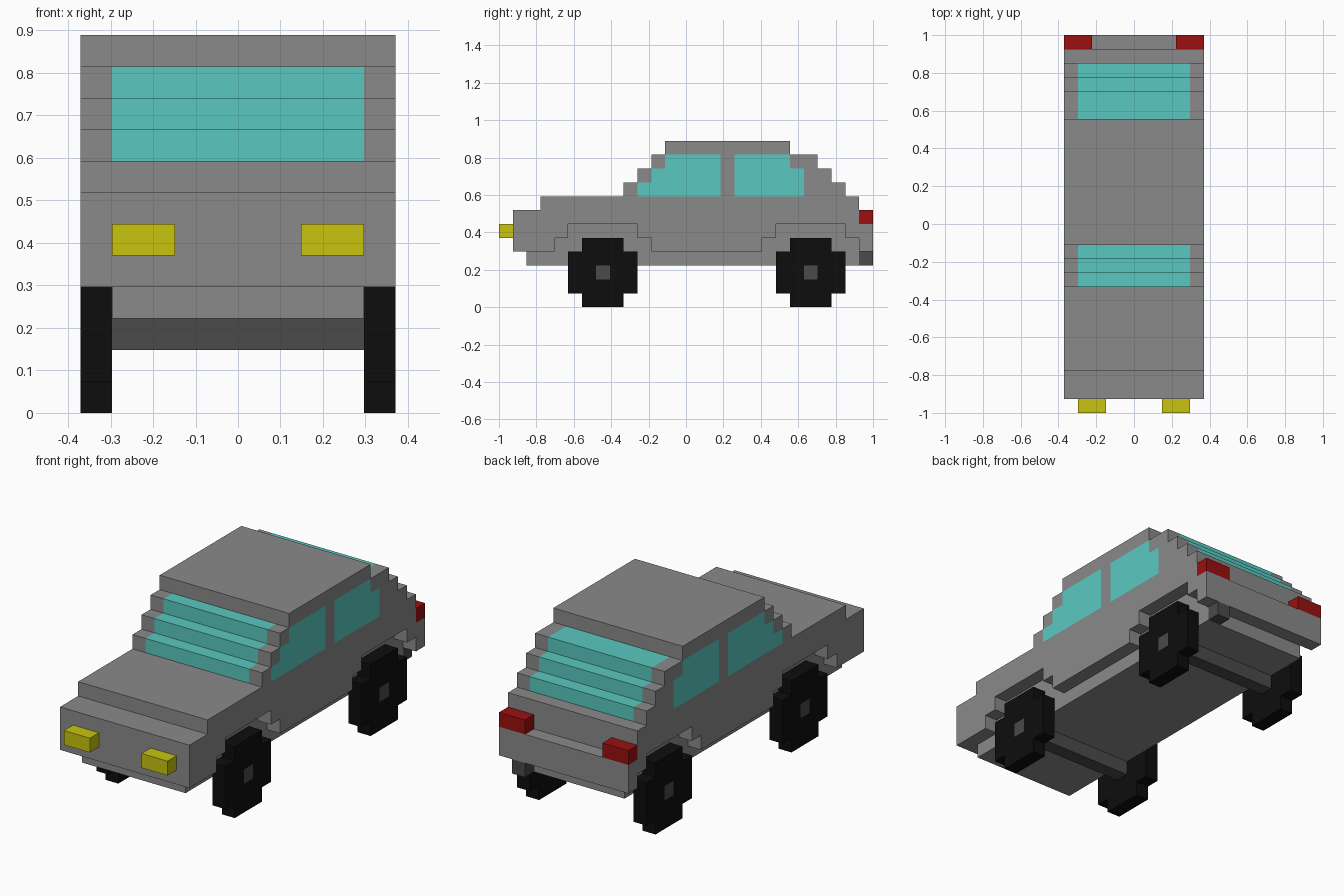
import bpy, bmesh, math
from mathutils import Vector

if "Cube" in bpy.data.objects:
    bpy.data.objects.remove(bpy.data.objects["Cube"])

U = 2 / 27          # block size: the car is 27 blocks long
cells = {}          # (x, y, z) -> (part, colour)

COLOURS = {
    "grey_paint": (0.254, 0.254, 0.254),
    "teal_glass": (0.102, 0.584, 0.527),
    "black_rubber": (0.004, 0.004, 0.004),
    "dark_metal": (0.069, 0.069, 0.069),
    "yellow_lamp": (0.584, 0.552, 0.005),
    "red_lamp": (0.328, 0.005, 0.005),
}


def fill(part, colour, xs, ys, zs):
    """Fill a box of blocks; part None carves it away."""
    for x in range(*xs):
        for y in range(*ys):
            for z in range(*zs):
                if part is None:
                    cells.pop((x, y, z), None)
                else:
                    cells[x, y, z] = (part, colour)


def fill_both(part, colour, xs, ys, zs):
    """Fill a box and its mirror image across x = 0."""
    fill(part, colour, xs, ys, zs)
    fill(part, colour, (-xs[1], -xs[0]), ys, zs)


# Body: side profile as (y start, y end) for every layer from z = 4 upwards
profile = [(1, 27), (1, 27), (1, 26), (3, 26), (9, 25), (10, 24), (11, 23), (12, 21)]
for i, ys in enumerate(profile):
    fill("body", "grey_paint", (-5, 5), ys, (4 + i, 5 + i))

# Floor pan, narrower than the body
fill("body", "grey_paint", (-4, 4), (2, 26), (3, 4))

# Windscreen and rear window follow the stepped profile
for z in (8, 9, 10):
    a, b = profile[z - 4]
    a2, b2 = profile[z - 3]
    fill("body", "teal_glass", (-4, 4), (a, a2), (z, z + 1))
    fill("body", "teal_glass", (-4, 4), (b2, b), (z, z + 1))

# Side windows, split by a pillar
for z, front, back in ((8, 10, 22), (9, 11, 22), (10, 12, 21)):
    fill_both("body", "teal_glass", (4, 5), (front, 16), (z, z + 1))
    fill_both("body", "teal_glass", (4, 5), (17, back), (z, z + 1))

# Wheel arches, wheels and axles
for name, y in (("front", 5), ("rear", 20)):
    fill_both(None, None, (4, 5), (y - 1, y + 6), (4, 5))
    fill_both(None, None, (4, 5), (y, y + 5), (5, 6))
    for side, xs in (("right", (4, 5)), ("left", (-5, -4))):
        wheel = name + "_" + side + "_wheel"
        fill(wheel, "black_rubber", xs, (y, y + 5), (1, 4))
        fill(wheel, "black_rubber", xs, (y + 1, y + 4), (0, 5))
    fill(name + "_axle", "dark_metal", (-5, 5), (y + 2, y + 3), (2, 3))

# Lamps and exhaust
fill_both("headlights", "yellow_lamp", (2, 4), (0, 1), (5, 6))
fill_both("tail_lights", "red_lamp", (3, 5), (26, 27), (6, 7))
fill("exhaust", "dark_metal", (3, 4), (26, 27), (3, 4))

# Materials
mats = {}
for name, rgb in COLOURS.items():
    mats[name] = bpy.data.materials.new(name)
    mats[name].diffuse_color = (*rgb, 1)


def build(part):
    """Make one object from the exposed block faces of a part."""
    own = {c: v[1] for c, v in cells.items() if v[0] == part}
    used = sorted(set(own.values()))
    bm = bmesh.new()
    for c, colour in own.items():
        for axis in range(3):
            for sign in (-1, 1):
                n = [0, 0, 0]
                n[axis] = sign
                if tuple(p + d for p, d in zip(c, n)) in cells:
                    continue
                n = Vector(n)
                u = Vector((n.y, n.z, n.x))
                v = n.cross(u)
                mid = Vector(c) + Vector((0.5, 0.5, 0.5)) + n / 2
                pts = [mid + (u * s + v * t) / 2 for s, t in ((-1, -1), (1, -1), (1, 1), (-1, 1))]
                f = bm.faces.new([bm.verts.new((p.x * U, p.y * U - 1, p.z * U)) for p in pts])
                f.material_index = used.index(colour)
    bmesh.ops.remove_doubles(bm, verts=bm.verts, dist=1e-4)
    # Merge flat areas of one colour
    bmesh.ops.dissolve_limit(bm, angle_limit=math.radians(1), verts=bm.verts,
                             edges=bm.edges, delimit={'MATERIAL'})
    me = bpy.data.meshes.new(part)
    bm.to_mesh(me)
    bm.free()
    for name in used:
        me.materials.append(mats[name])
    bpy.context.collection.objects.link(bpy.data.objects.new(part, me))


for part in sorted({v[0] for v in cells.values()}):
    build(part)

for m in bpy.data.materials:
    if m.users and not m.is_grease_pencil:
        m.use_nodes = True
        m.node_tree.nodes["Principled BSDF"].inputs["Base Color"].default_value = m.diffuse_color
